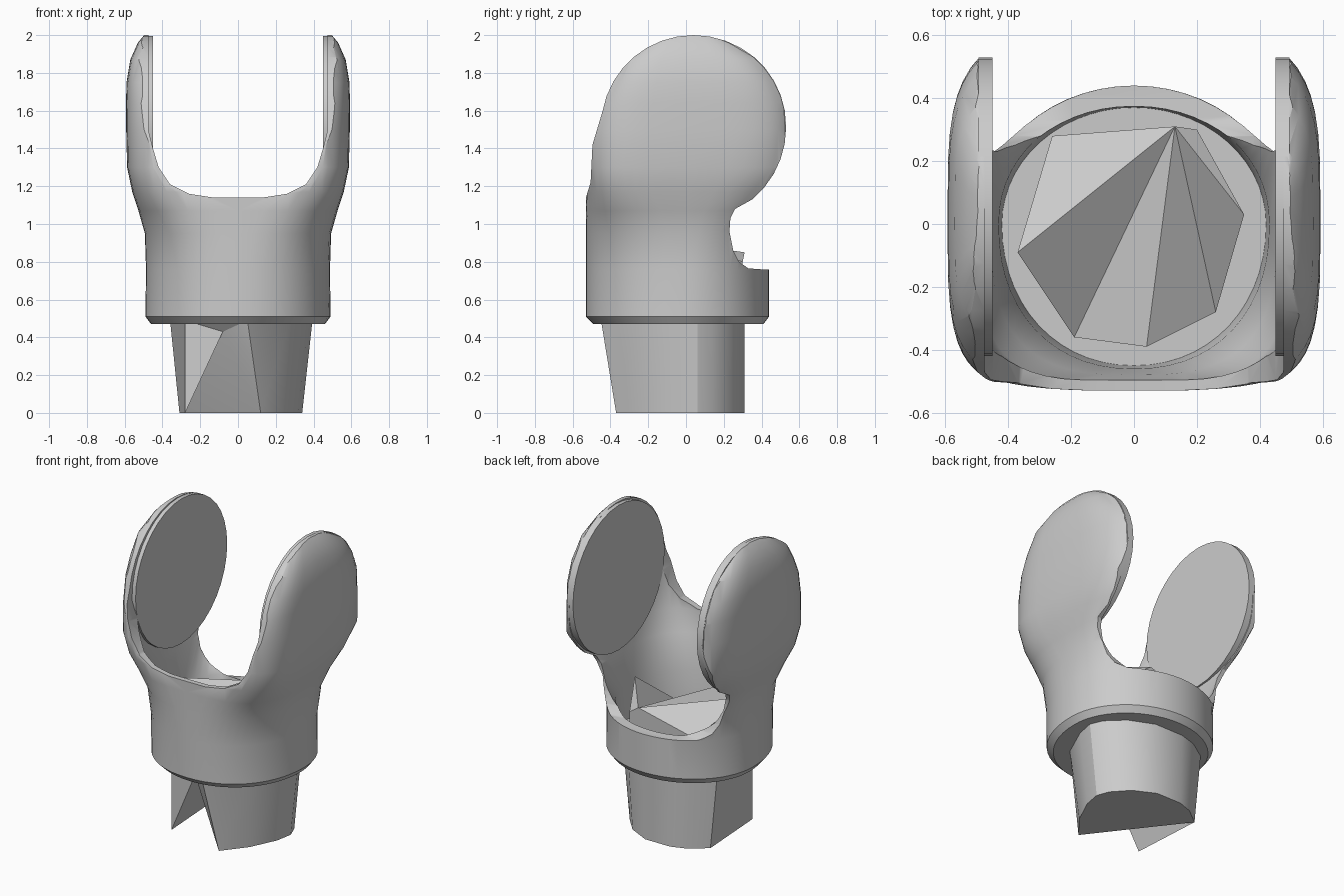
import bpy, bmesh, math
from mathutils import Matrix, Vector

cube = bpy.data.objects.get("Cube")
if cube:
    bpy.data.objects.remove(cube, do_unlink=True)

GREY = (0.6, 0.6, 0.6, 1)
grey = bpy.data.materials.new("plain grey")
grey.use_nodes = True
grey.diffuse_color = GREY
grey.node_tree.nodes["Principled BSDF"].inputs["Base Color"].default_value = GREY


def make(name, bm, fix=True):
    if fix:
        bmesh.ops.recalc_face_normals(bm, faces=bm.faces)
    mesh = bpy.data.meshes.new(name)
    bm.to_mesh(mesh)
    bm.free()
    mesh.materials.append(grey)
    ob = bpy.data.objects.new(name, mesh)
    bpy.context.collection.objects.link(ob)
    return ob


def outline(z, a, front, back, nf, nb, steps=56):
    """Rounded ring with its own squareness at the front and back."""
    pts = []
    for i in range(steps):
        t = math.tau * i / steps
        c, s = math.cos(t), math.sin(t)
        n, b = (nb, back) if s >= 0 else (nf, front)
        pts.append(Vector((math.copysign(a * abs(c) ** (2 / n), c),
                           math.copysign(b * abs(s) ** (2 / n), s), z)))
    return pts


def loft(name, rings):
    bm = bmesh.new()
    loops = [[bm.verts.new(p) for p in outline(*r)] for r in rings]
    for lo, hi in zip(loops, loops[1:]):
        for i in range(len(lo)):
            j = (i + 1) % len(lo)
            bm.faces.new((lo[i], lo[j], hi[j], hi[i]))
    bm.faces.new(loops[0])
    bm.faces.new(loops[-1])
    return make(name, bm)


def prism(name, pts, place):
    """Extrude a profile between -1 and 1; place maps (u, v, depth) to xyz."""
    bm = bmesh.new()
    ends = [[bm.verts.new(place(u, v, d)) for u, v in pts] for d in (-1, 1)]
    for i in range(len(pts)):
        j = (i + 1) % len(pts)
        bm.faces.new((ends[0][i], ends[0][j], ends[1][j], ends[1][i]))
    for e in ends:
        bm.faces.new(e)
    return make(name, bm)


def boolean(ob, cutter, operation):
    mod = ob.modifiers.new("cut", 'BOOLEAN')
    mod.object, mod.operation, mod.solver = cutter, operation, 'EXACT'
    bpy.context.view_layer.objects.active = ob
    bpy.ops.object.modifier_apply(modifier=mod.name)
    bpy.data.objects.remove(cutter, do_unlink=True)


def smooth(ob, angle=32):
    bpy.ops.object.select_all(action='DESELECT')
    ob.select_set(True)
    bpy.context.view_layer.objects.active = ob
    bpy.ops.object.shade_smooth_by_angle(angle=math.radians(angle))


# Round collar flowing into two arms: one loft, trimmed by side and front profiles
yoke = loft("collar_and_arms", [
    (.47, .46, .49, .41, 2.1, 2),
    (.51, .49, .53, .44, 2.15, 2),
    (.76, .487, .53, .44, 2.2, 2),
    (.95, .493, .53, .45, 2.5, 2.3),
    (1.07, .527, .53, .5, 3.2, 2.7),
    (1.17, .56, .53, .58, 4.2, 3.2),
    (1.3, .587, .54, .63, 4.6, 4),
    (1.5, .592, .56, .62, 4, 4),
    (1.64, .593, .53, .61, 4, 4),
    (1.75, .59, .47, .56, 4, 4),
    (1.87, .57, .40, .47, 4, 4),
    (1.96, .53, .25, .32, 4, 4),
    (2.02, .48, .15, .20, 4, 4)])

side = [(-.7, .4), (-.7, 1.1), (-.53, 1.14), (-.505, 1.22), (-.495, 1.42)]
side += [(.04 + .49 * math.cos(math.radians(a)), 1.51 + .49 * math.sin(math.radians(a)))
         for a in range(170, -50, -10)]
side += [(.35, 1.13), (.26, 1.08), (.235, 1.03), (.23, .96), (.25, .86), (.28, .8),
         (.33, .765), (.4, .76), (.7, .76), (.7, .4)]
boolean(yoke, prism("side_trim", side, lambda u, v, d: (d, u, v)), 'INTERSECT')

half = [(.475, 1.5), (.45, 1.4), (.42, 1.3), (.36, 1.21), (.26, 1.16), (.13, 1.14)]
gap = [(.475, 2.3)] + half + [(-x, z) for x, z in reversed(half)] + [(-.475, 2.3)]
boolean(yoke, prism("front_gap", gap, lambda u, v, d: (u, d, v)), 'DIFFERENCE')

hollow = loft("hollow", [
    (.58, .42, .45, .37, 2.1, 2),
    (.8, .43, .46, .375, 2.2, 2.1),
    (1.02, .455, .48, .5, 2.9, 4),
    (1.15, .485, .498, .8, 4, 9),
    (1.3, .495, .483, .9, 4.6, 12),
    (1.52, .476, .49, .9, 7, 12)])
boolean(yoke, hollow, 'DIFFERENCE')
smooth(yoke)

# Flat round pads standing proud on the inside of the arms
for name, sign in (("left_pad", 1), ("right_pad", -1)):
    bm = bmesh.new()
    bmesh.ops.create_cone(bm, cap_ends=True, segments=36, radius1=.475, radius2=.475,
                          depth=.045, matrix=Matrix.Translation((sign * .472, .055, 1.52))
                          @ Matrix.Rotation(math.pi / 2, 4, 'Y'))
    smooth(make(name, bm))

# Tapered post, open at its front right with a slanted inner face
foot = [(.12, -.37), (.24, -.22), (.32, -.05), (.34, .06), (.31, .14), (.22, .24),
        (.08, .31), (-.1, .31), (-.2, .275), (-.31, .19), (-.28, -.29)]
head = [(x * 1.16, y * (1.2 if y < 0 else 1)) for x, y in foot]
head[0], head[-1] = (.05, -.45), (-.28, -.29)
bm = bmesh.new()
low = [bm.verts.new((x, y, 0)) for x, y in foot]
top = [bm.verts.new((x, y, .49)) for x, y in head]
apex = bm.verts.new((-.08, -.33, .43))
for i in range(len(foot) - 1):
    bm.faces.new((low[i], low[i + 1], top[i + 1], top[i]))
bm.faces.new(list(reversed(low[:-1])))
bm.faces.new((low[0], top[0], apex))
bm.faces.new((low[0], apex, low[-2]))
bm.faces.new((low[-1], apex, top[-1]))
bm.faces.new((low[-1], low[-2], apex))
bm.faces.new((top[0], top[-1], apex))
smooth(make("post", bm, fix=False), 25)

# Faceted floor inside the collar, fanned out from one raised point
bm = bmesh.new()
peak = bm.verts.new((.13, .31, .85))
rim = [bm.verts.new(p) for p in (
    (-.26, .28, .74), (-.37, -.09, .9), (-.19, -.36, .68), (.04, -.39, .75),
    (.26, -.28, .64), (.35, .03, .89), (.2, .3, .8))]
base = [bm.verts.new((v.co.x, v.co.y, .56)) for v in rim]
for i in range(len(rim) - 1):
    bm.faces.new((peak, rim[i], rim[i + 1]))
    bm.faces.new((rim[i], base[i], base[i + 1], rim[i + 1]))
bm.faces.new((peak, rim[-1], base[-1], base[0], rim[0]))
make("collar_floor", bm)
